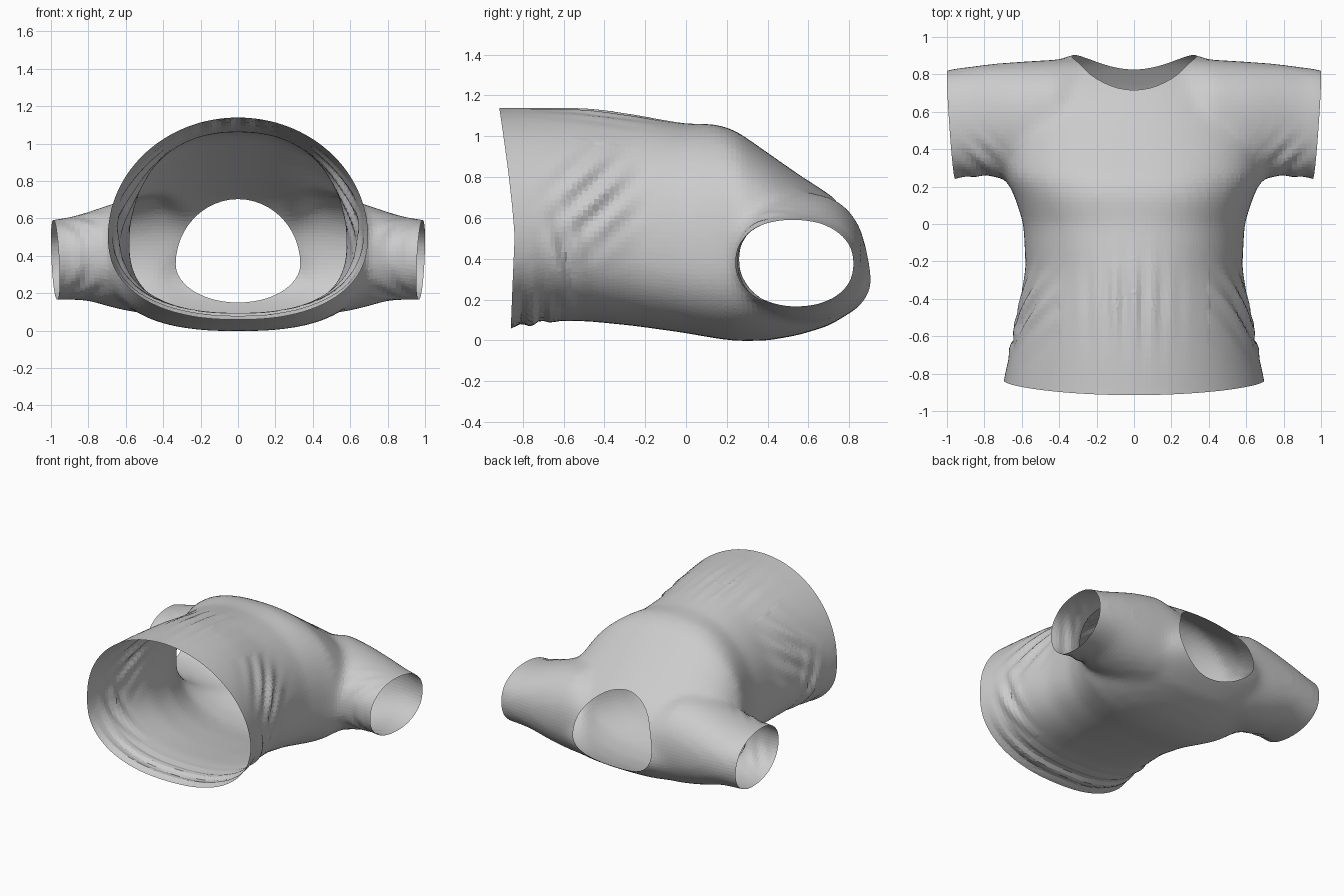
import bpy, bmesh
from math import sin, cos, pi, exp, copysign
from mathutils import Vector

if "Cube" in bpy.data.objects:
    bpy.data.objects.remove(bpy.data.objects["Cube"])

SIDES = 48


def spow(v, p):
    return copysign(abs(v) ** p, v)


def bump(v, c, r):
    return exp(-((v - c) / r) ** 2)


def loft(bm, rings):
    """Closed solid through a list of point rings."""
    loops = [[bm.verts.new(p) for p in r] for r in rings]
    for a, b in zip(loops, loops[1:]):
        for i in range(SIDES):
            j = (i + 1) % SIDES
            bm.faces.new((a[i], a[j], b[j], b[i]))
    bm.faces.new(loops[0])
    bm.faces.new(loops[-1][::-1])


def torso_ring(y, w, zb, zm, zt):
    k = min(1, max(0, (y + .8) / .8))   # 0 at the hem, 1 from the waist up
    top = 1 - .18 * bump(y, .25, .3)    # squarer across the chest
    pts = []
    for i in range(SIDES):
        a = 2 * pi * i / SIDES
        s, c = sin(a), cos(a)
        p = top if s > 0 else .88 - .1 * k
        h = zt - zm if s > 0 else zm - zb
        pts.append(Vector((w * spow(c, p), y, zm + h * spow(s, p))))
    return pts


def sleeve_ring(side, x, y0, y1, z0, z1):
    return [Vector((side * x,
                    (y0 + y1) / 2 + (y1 - y0) / 2 * spow(cos(2 * pi * i / SIDES), .92),
                    (z0 + z1) / 2 + (z1 - z0) / 2 * spow(sin(2 * pi * i / SIDES), .92)))
            for i in range(SIDES)]


# Torso and sleeve solids
bm = bmesh.new()
torso = [(-1.00, .72, .04, .50, 1.15), (-.84, .70, .06, .50, 1.14), (-.70, .67, .09, .50, 1.142),
         (-.50, .63, .095, .49, 1.135), (-.25, .58, .07, .47, 1.105), (0, .592, .035, .44, 1.062),
         (.15, .64, .008, .41, 1.062), (.25, .69, -.004, .40, 1.025), (.40, .70, -.002, .39, .92),
         (.55, .69, .025, .38, .815), (.70, .64, .07, .36, .718), (.79, .56, .125, .34, .645),
         (.85, .46, .165, .33, .57), (.89, .38, .20, .32, .48), (.92, .30, .24, .32, .42)]
loft(bm, [torso_ring(*t) for t in torso])
sleeve = [(.28, .34, .89, .11, .66), (.42, .28, .88, .08, .73), (.60, .25, .87, .105, .70),
          (.70, .25, .862, .13, .67), (.80, .255, .855, .16, .635), (.90, .25, .84, .165, .605),
          (1.06, .215, .82, .16, .585)]
for side in (-1, 1):
    loft(bm, [sleeve_ring(side, *s) for s in sleeve])
bmesh.ops.recalc_face_normals(bm, faces=bm.faces)
mesh = bpy.data.meshes.new("shirt")
bm.to_mesh(mesh)
bm.free()
shirt = bpy.data.objects.new("shirt", mesh)
bpy.context.collection.objects.link(shirt)

# Neck cutter: egg-shaped column running along y
NZ, NRX, NUP, NLOW = .355, .333, .348, .205
bm = bmesh.new()
loft(bm, [[Vector((NRX * cos(a), y, NZ + (NUP if sin(a) > 0 else NLOW) * sin(a)))
           for a in [2 * pi * i / SIDES for i in range(SIDES)]] for y in (.45, 1.2)])
bmesh.ops.recalc_face_normals(bm, faces=bm.faces)
cut_mesh = bpy.data.meshes.new("neck_cutter")
bm.to_mesh(cut_mesh)
bm.free()
cutter = bpy.data.objects.new("neck_cutter", cut_mesh)
bpy.context.collection.objects.link(cutter)
cutter.hide_render = True

# Merge to one skin, soften the armpits, cut the neck
m = shirt.modifiers.new("merge", 'REMESH')
m.mode = 'VOXEL'
m.voxel_size = .026
m = shirt.modifiers.new("soften", 'SMOOTH')
m.iterations = 22
m = shirt.modifiers.new("neck", 'BOOLEAN')
m.operation = 'DIFFERENCE'
m.solver = 'EXACT'
m.object = cutter
dg = bpy.context.evaluated_depsgraph_get()
shirt_mesh = bpy.data.meshes.new_from_object(shirt.evaluated_get(dg))
shirt.modifiers.clear()
shirt.data = shirt_mesh
bpy.data.objects.remove(cutter)

bm = bmesh.new()
bm.from_mesh(shirt_mesh)


# Remove the walls left by the neck cutter
def in_neck(co):
    rz = NUP if co.z > NZ else NLOW
    return (co.x / NRX) ** 2 + ((co.z - NZ) / rz) ** 2 < 1.005


inside = [f for f in bm.faces if f.calc_center_median().y > .4
          and all(in_neck(v.co) for v in f.verts)]
bmesh.ops.delete(bm, geom=inside, context='FACES')


# Open the hem and both sleeve ends
def trim(point, normal):
    bmesh.ops.bisect_plane(bm, geom=bm.verts[:] + bm.edges[:] + bm.faces[:],
                           plane_co=point, plane_no=normal, clear_outer=True)


trim((0, -.84, 0), (0, -1, 0))
for side in (-1, 1):
    trim((side * .977, .53, .38), (side, -.07, -.05))

# Folds: front pleats, hip creases, back hem ridges, curved hem
bm.normal_update()
moves = []
for v in bm.verts:
    x, y, z = v.co
    d = 0
    if z > .8:
        d += .009 * cos(2 * pi * x / .1) * bump(y, -.42, .2) * bump(x, -.03, .2)
    if abs(x) > .4:
        d += .014 * sin(36 * (z - .9 * y)) * bump(y, -.45, .16) * bump(z, .72, .2)
        d += .015 * sin(45 * y + 14 * z) * bump(y, -.6, .09) * bump(z, .4, .18)
        d += .006 * sin(50 * (y - abs(x))) * bump(abs(x), .82, .1) * bump(y, .32, .12)
    if z < .5:
        d += .011 * sin(65 * y) * bump(y, -.75, .1) * bump(z, .08, .16)
    t = min(1, max(0, (-.45 - y) / .39))
    dy = -.072 * max(0, (z - .5) / .62) ** 1.3 if z > .5 else -.02 * ((.5 - z) / .45)
    moves.append((v, v.normal * d + Vector((0, dy * t * t, 0))))
for v, off in moves:
    v.co += off
bm.to_mesh(shirt_mesh)
bm.free()
for p in shirt_mesh.polygons:
    p.use_smooth = False
